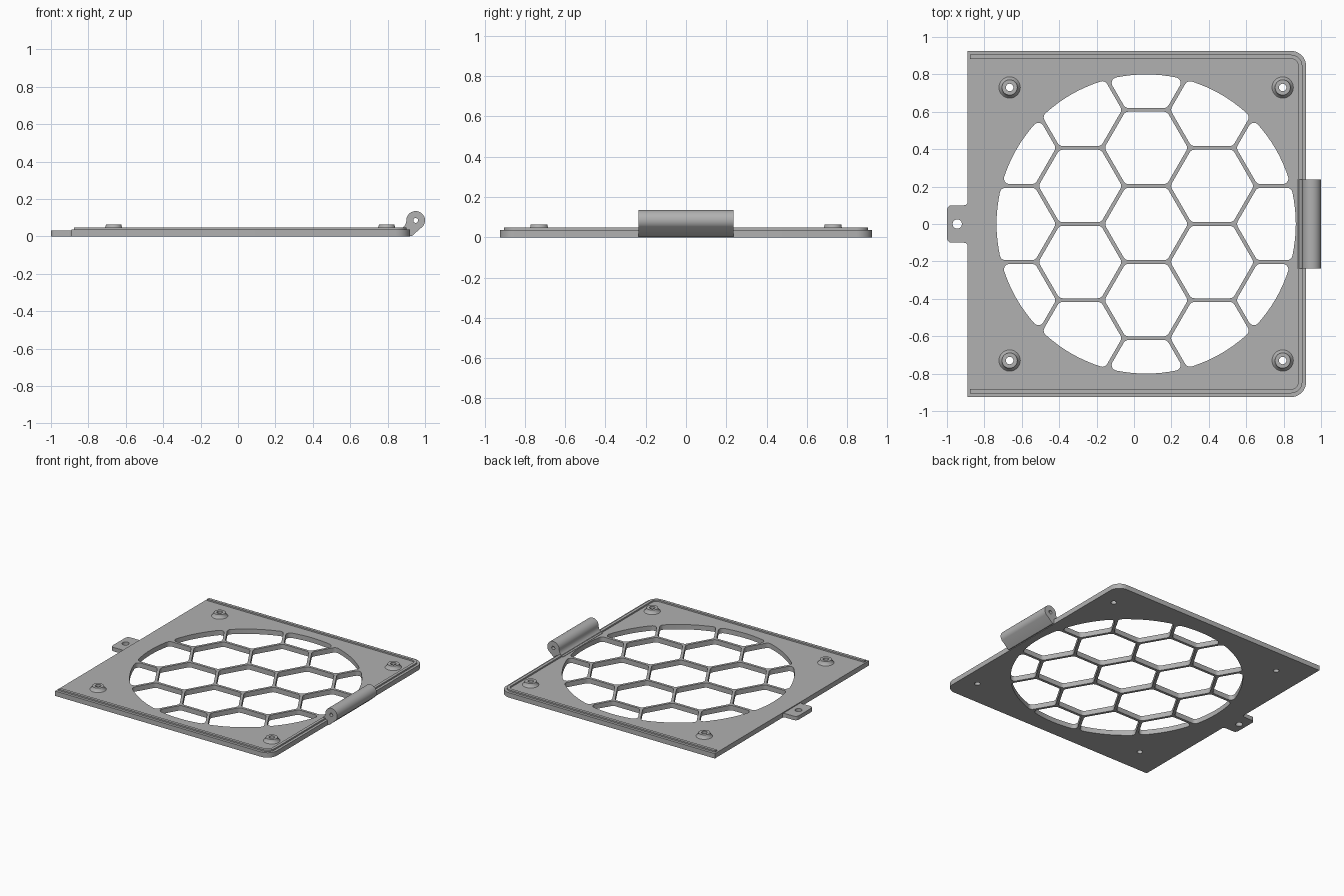
import bpy, bmesh, math
from mathutils import Vector
from mathutils.geometry import convex_hull_2d

cube = bpy.data.objects.get("Cube")
if cube:
    bpy.data.objects.remove(cube, do_unlink=True)

grey = bpy.data.materials.new("plain grey")
grey.use_nodes = True
grey.diffuse_color = (0.44, 0.44, 0.44, 1)
grey.node_tree.nodes["Principled BSDF"].inputs["Base Color"].default_value = grey.diffuse_color


def arc(cx, cy, r, a0, a1, n):
    """Points along an arc, angles in degrees."""
    angles = [math.radians(a0 + (a1 - a0) * i / n) for i in range(n + 1)]
    return [Vector((cx + r * math.cos(a), cy + r * math.sin(a))) for a in angles]


def circle(cx, cy, r, n=32):
    return arc(cx, cy, r, 0, 360, n)[:-1]


def finish(obj):
    obj.data.materials.clear()
    obj.data.materials.append(grey)
    bpy.ops.object.select_all(action='DESELECT')
    obj.select_set(True)
    bpy.context.view_layer.objects.active = obj
    bpy.ops.object.shade_smooth_by_angle(angle=math.radians(35))


def slab(name, loops, low, high, upright=False):
    """Extrude a flat outline with holes; upright slabs are drawn in x and z."""
    curve = bpy.data.curves.new(name, 'CURVE')
    curve.dimensions = '2D'
    curve.fill_mode = 'BOTH'
    curve.extrude = (high - low) / 2
    for loop in loops:
        spline = curve.splines.new('POLY')
        spline.points.add(len(loop) - 1)
        for point, p in zip(spline.points, loop):
            point.co = (p[0], p[1], 0, 1)
        spline.use_cyclic_u = True
    obj = bpy.data.objects.new(name, curve)
    bpy.context.collection.objects.link(obj)
    middle = (high + low) / 2
    if upright:
        obj.rotation_euler.x = math.pi / 2
        obj.location.y = middle
    else:
        obj.location.z = middle
    bpy.ops.object.select_all(action='DESELECT')
    obj.select_set(True)
    bpy.context.view_layer.objects.active = obj
    bpy.ops.object.convert(target='MESH')
    obj = bpy.context.view_layer.objects.active
    bm = bmesh.new()
    bm.from_mesh(obj.data)
    bmesh.ops.remove_doubles(bm, verts=bm.verts, dist=1e-5)
    bmesh.ops.recalc_face_normals(bm, faces=bm.faces)
    bm.to_mesh(obj.data)
    bm.free()
    finish(obj)
    return obj


def lathe(name, profile, x, y, steps=32):
    """Spin a closed radius and height profile around a vertical axis."""
    bm = bmesh.new()
    rings = [[bm.verts.new((p.x, p.y, z)) for p in circle(x, y, r, steps)] for r, z in profile]
    for a, b in zip(rings, rings[1:] + rings[:1]):
        for i in range(steps):
            j = (i + 1) % steps
            bm.faces.new((a[i], a[j], b[j], b[i]))
    bmesh.ops.recalc_face_normals(bm, faces=bm.faces)
    mesh = bpy.data.meshes.new(name)
    bm.to_mesh(mesh)
    bm.free()
    obj = bpy.data.objects.new(name, mesh)
    bpy.context.collection.objects.link(obj)
    finish(obj)


def clip(points, normal, limit):
    """Keep the part of a convex polygon where normal . p <= limit."""
    out = []
    for p, q in zip(points, points[1:] + points[:1]):
        dp, dq = p.dot(normal) - limit, q.dot(normal) - limit
        if dp <= 0:
            out.append(p)
        if dp * dq < 0:
            out.append(p.lerp(q, dp / (dp - dq)))
    return out


# Honeycomb openings: hexagons cut by the round vent, with rounded corners
CENTRE, VENT, PITCH, BAR, ROUND = 0.065, 0.80, 0.407, 0.02, 0.03


def cell(cx, cy):
    points = circle(CENTRE, 0, VENT - ROUND, 120)
    for k in range(6):
        a = math.radians(30 + 60 * k)
        normal = Vector((math.cos(a), math.sin(a)))
        points = clip(points, normal, normal.dot(Vector((cx, cy))) + (PITCH - BAR) / 2 - ROUND)
        if len(points) < 3:
            return None
    grown = [p + d for p in points for d in circle(0, 0, ROUND, 24)]
    return [grown[i] for i in convex_hull_2d(grown)]


holes = []
for column in range(-2, 3):
    for row in range(-2, 3):
        cy = (row + 0.5 * (column % 2)) * PITCH
        opening = cell(CENTRE + column * PITCH * math.sqrt(3) / 2, cy)
        if opening:
            holes.append(opening)

# Plate
LEFT, RIGHT, SIDE, TOP = -0.89, 0.92, 0.925, 0.037


def edge_path(inset, left):
    """U-shaped path along the front, right and back edges."""
    r = 0.08 - inset
    x, y = RIGHT - 0.08, SIDE - 0.08
    return ([Vector((left, inset - SIDE))] + arc(x, -y, r, -90, 0, 10)
            + arc(x, y, r, 0, 90, 10) + [Vector((left, SIDE - inset))])


bosses = [(x, y) for x in (-0.665, 0.795) for y in (-0.73, 0.73)]
screw_holes = [circle(x, y, 0.02) for x, y in bosses]
slab("vent_plate", [edge_path(0, LEFT)] + holes + screw_holes, 0, TOP)

# Raised rim set in from three edges
rim = edge_path(0.02, LEFT + 0.012) + edge_path(0.042, LEFT + 0.012)[::-1]
slab("raised_rim", [rim], TOP - 0.004, 0.048)

# Screw bosses
for number, (x, y) in enumerate(bosses):
    lathe(f"screw_boss_{number + 1}",
          [(0.02, 0.03), (0.02, 0.064), (0.041, 0.064), (0.044, 0.05), (0.057, TOP), (0.057, 0.03)], x, y)

# Latch tab with rounded corners, flared where it meets the plate
half = (arc(-0.91, 0.125, 0.025, 0, -90, 6)
        + arc(-0.975, 0.075, 0.025, 90, 180, 6))
tab = [Vector((-0.88, 0.125))] + half + [Vector((p.x, -p.y)) for p in half[::-1]] + [Vector((-0.88, -0.125))]
slab("latch_tab", [tab, circle(-0.945, 0, 0.025)], 0, 0.03)

# Hinge knuckle with a pin hole
knuckle = ([Vector((0.868, 0.01)), Vector((0.868, 0.04)), Vector((0.885, 0.05)), Vector((0.896, 0.065))]
           + arc(0.95, 0.085, 0.05, 185, -38, 28) + [Vector((0.93, 0.002))])
slab("hinge_knuckle", [knuckle, circle(0.95, 0.085, 0.013, 20)], -0.237, 0.237, upright=True)
